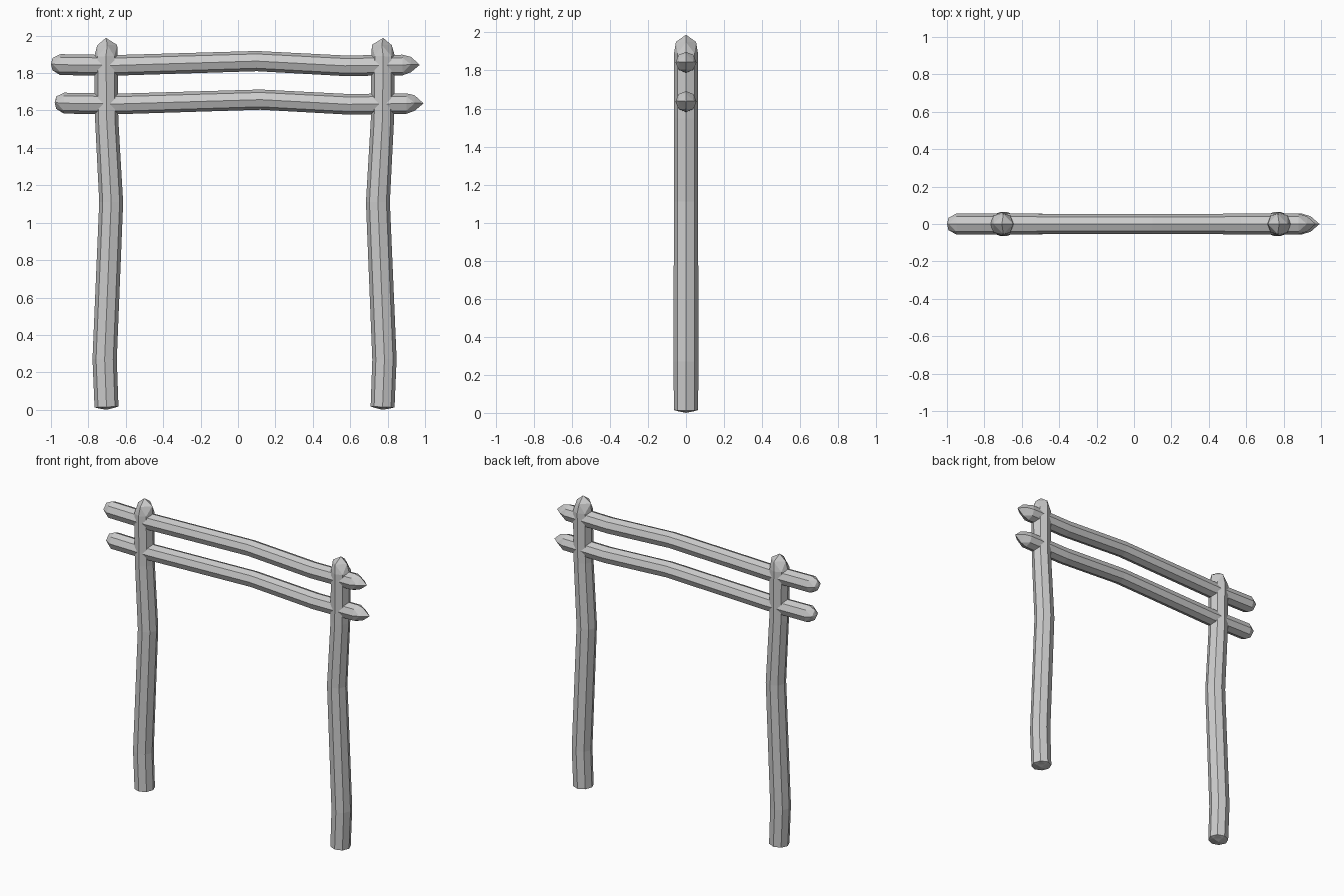
import bpy, bmesh, math
from mathutils import Vector

if "Cube" in bpy.data.objects:
    bpy.data.objects.remove(bpy.data.objects["Cube"])

SIDES = 8


def make_log(name, path, start, end):
    """Faceted log through (x, z, radius) rings; start/end = (x, z, inner ring radius, tip x, tip z)."""
    bm = bmesh.new()
    pts = [Vector((x, 0, z)) for x, z, r in path]
    rings, axes = [], []
    for i, p in enumerate(pts):
        d = (pts[min(i + 1, len(pts) - 1)] - pts[max(i - 1, 0)]).normalized()
        u = Vector((0, 1, 0))
        v = d.cross(u)
        axes.append((u, v))
        r = path[i][2]
        ring = []
        for k in range(SIDES):
            a = 2 * math.pi * k / SIDES
            ring.append(bm.verts.new(p + r * (math.cos(a) * u + math.sin(a) * v)))
        rings.append(ring)
    # Trunk
    for a, b in zip(rings, rings[1:]):
        for k in range(SIDES):
            n = (k + 1) % SIDES
            bm.faces.new((a[k], a[n], b[n], b[k]))
    # Chipped, faceted ends
    for ring, (u, v), (x, z, r, tx, tz) in ((rings[0], axes[0], start), (rings[-1], axes[-1], end)):
        half = SIDES // 2
        inner = []
        for j in range(half):
            a = 2 * math.pi * j / half
            inner.append(bm.verts.new(Vector((x, 0, z)) + r * (math.cos(a) * u + math.sin(a) * v)))
        tip = bm.verts.new((tx, 0, tz))
        for j in range(half):
            n = (j + 1) % half
            o, m, q = ring[2 * j], ring[2 * j + 1], ring[(2 * j + 2) % SIDES]
            bm.faces.new((o, m, inner[j]))
            bm.faces.new((m, q, inner[n]))
            bm.faces.new((m, inner[n], inner[j]))
            bm.faces.new((inner[j], inner[n], tip))
    bmesh.ops.recalc_face_normals(bm, faces=bm.faces)
    mesh = bpy.data.meshes.new(name)
    bm.to_mesh(mesh)
    bm.free()
    obj = bpy.data.objects.new(name, mesh)
    bpy.context.collection.objects.link(obj)
    return obj


# Posts, mirrored about x = 0.035
post = [(-0.703, 0.015, 0.064), (-0.713, 0.27, 0.065), (-0.678, 1.11, 0.064),
        (-0.702, 1.55, 0.062), (-0.706, 1.89, 0.063)]
foot = (-0.703, 0.008, 0.04, -0.703, 0.0)
crown = (-0.699, 1.95, 0.053, -0.706, 1.988)


def flip(t, cols):
    return tuple(0.07 - c if i in cols else c for i, c in enumerate(t))


make_log("left_post", post, foot, crown)
make_log("right_post", [flip(p, (0,)) for p in post], flip(foot, (0, 3)), flip(crown, (0, 3)))

# Crossbars, the lower one a shifted copy
bar = [(-0.95, 1.845, 0.056), (-0.66, 1.841, 0.055), (0.1, 1.864, 0.054),
       (0.57, 1.839, 0.055), (0.88, 1.843, 0.055)]
upper = make_log("upper_crossbar", bar, (-0.992, 1.848, 0.033, -1.0, 1.848),
                 (0.925, 1.846, 0.041, 0.972, 1.844))
lower = upper.copy()
lower.name = "lower_crossbar"
lower.location = (0.02, 0, -0.206)
bpy.context.collection.objects.link(lower)
